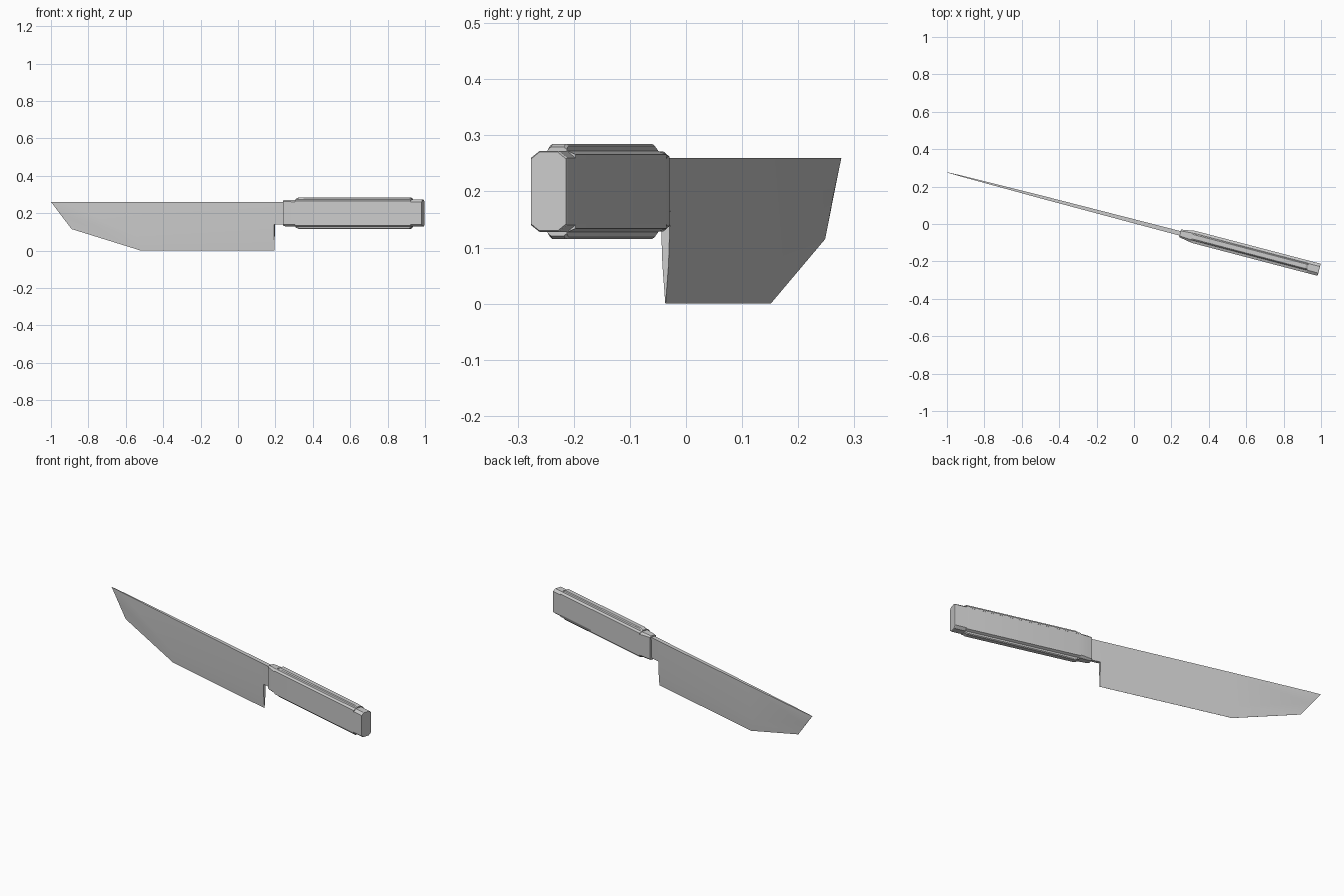
import bpy, bmesh, math

if "Cube" in bpy.data.objects:
    bpy.data.objects.remove(bpy.data.objects["Cube"])

ANGLE = math.atan(0.262)          # the knife lies diagonally in plan
C, S = math.cos(ANGLE), math.sin(ANGLE)
OFF = 0.014                       # sideways shift of the knife axis


def to_world(x, v, z):
    """x = position along the axis (measured in the front view), v = sideways."""
    u = (x - OFF * S) / C
    w = v + OFF
    return (u * C + w * S, -u * S + w * C, z)


def loft(name, rings, smooth=25):
    """Skin a row of closed rings of (x, v, z) points and cap both ends."""
    bm = bmesh.new()
    rows = [[bm.verts.new(to_world(*p)) for p in r] for r in rings]
    n = len(rows[0])
    for a, b in zip(rows, rows[1:]):
        for i in range(n):
            j = (i + 1) % n
            bm.faces.new((a[i], a[j], b[j], b[i]))
    bm.faces.new(rows[0])
    bm.faces.new(rows[-1])
    bmesh.ops.remove_doubles(bm, verts=bm.verts, dist=1e-5)
    bmesh.ops.recalc_face_normals(bm, faces=bm.faces)
    me = bpy.data.meshes.new(name)
    bm.to_mesh(me)
    bm.free()
    ob = bpy.data.objects.new(name, me)
    bpy.context.collection.objects.link(ob)
    bpy.ops.object.select_all(action='DESELECT')
    ob.select_set(True)
    bpy.context.view_layer.objects.active = ob
    bpy.ops.object.shade_smooth_by_angle(angle=math.radians(smooth))
    return ob


# Blade: spine, grind line and cutting edge at four stations
TOP = 0.26
stations = [  # spine x, half thickness, grind (x, z, half thickness), edge (x, z)
    (0.195, 0.0120, (0.195, 0.07, 0.0057), (0.195, 0.0)),
    (-0.50, 0.0080, (-0.535, 0.07, 0.0050), (-0.52, 0.0)),
    (-0.93, 0.0030, (-0.935, 0.19, 0.0024), (-0.89, 0.115)),
    (-1.00, 0.0008, (-0.9995, 0.2595, 0.0006), (-0.999, 0.259)),
]
loft("blade", [[(sx, t, TOP), (gx, gt, gz), (ex, 0.0003, ez),
                (ex, -0.0003, ez), (gx, -gt, gz), (sx, -t, TOP)]
               for sx, t, (gx, gz, gt), (ex, ez) in stations])

# Tang joining blade and handle
loft("tang", [[(x, 0.012, TOP), (x, 0.008, 0.14), (x, -0.008, 0.14), (x, -0.012, TOP)]
              for x in (0.195, 0.27)])


# Handle core: eight-sided bar that narrows towards the blade
def octagon(x, side, flat, h_side, h_top, mid=0.2):
    return [(x, a * p, mid + b * q) for a, b, p, q in (
        (1, 1, side, h_side), (1, 1, flat, h_top), (-1, 1, flat, h_top),
        (-1, 1, side, h_side), (-1, -1, side, h_side), (-1, -1, flat, h_top),
        (1, -1, flat, h_top), (1, -1, side, h_side))]


loft("handle_core", [octagon(0.246, 0.021, 0.013, 0.062, 0.069),
                     octagon(0.265, 0.024, 0.015, 0.062, 0.071),
                     octagon(0.315, 0.033, 0.019, 0.060, 0.071),
                     octagon(0.925, 0.033, 0.019, 0.060, 0.071)], 15)

# Butt cap
loft("butt_cap", [octagon(0.925, 0.033, 0.018, 0.060, 0.072),
                  octagon(0.986, 0.0335, 0.018, 0.060, 0.072),
                  octagon(0.990, 0.0320, 0.017, 0.058, 0.070)], 15)


# Raised grip strips along the upper and lower sides
def strip_ring(x, side, d, drop):
    half = [(0.0335, 0.058), (0.0335, 0.066), (0.019, 0.072),
            (0.017, 0.081 - drop), (0.012, 0.085 - drop)]
    pts = half + [(-v, h) for v, h in reversed(half)]
    return [(x, v * d, 0.2 + side * h) for v, h in pts]


for side, name in ((1, "upper_grip_strip"), (-1, "lower_grip_strip")):
    loft(name, [strip_ring(0.312, side, 0.99, 0.008), strip_ring(0.33, side, 1, 0),
                strip_ring(0.918, side, 1, 0), strip_ring(0.930, side, 1, 0.006)], 15)
